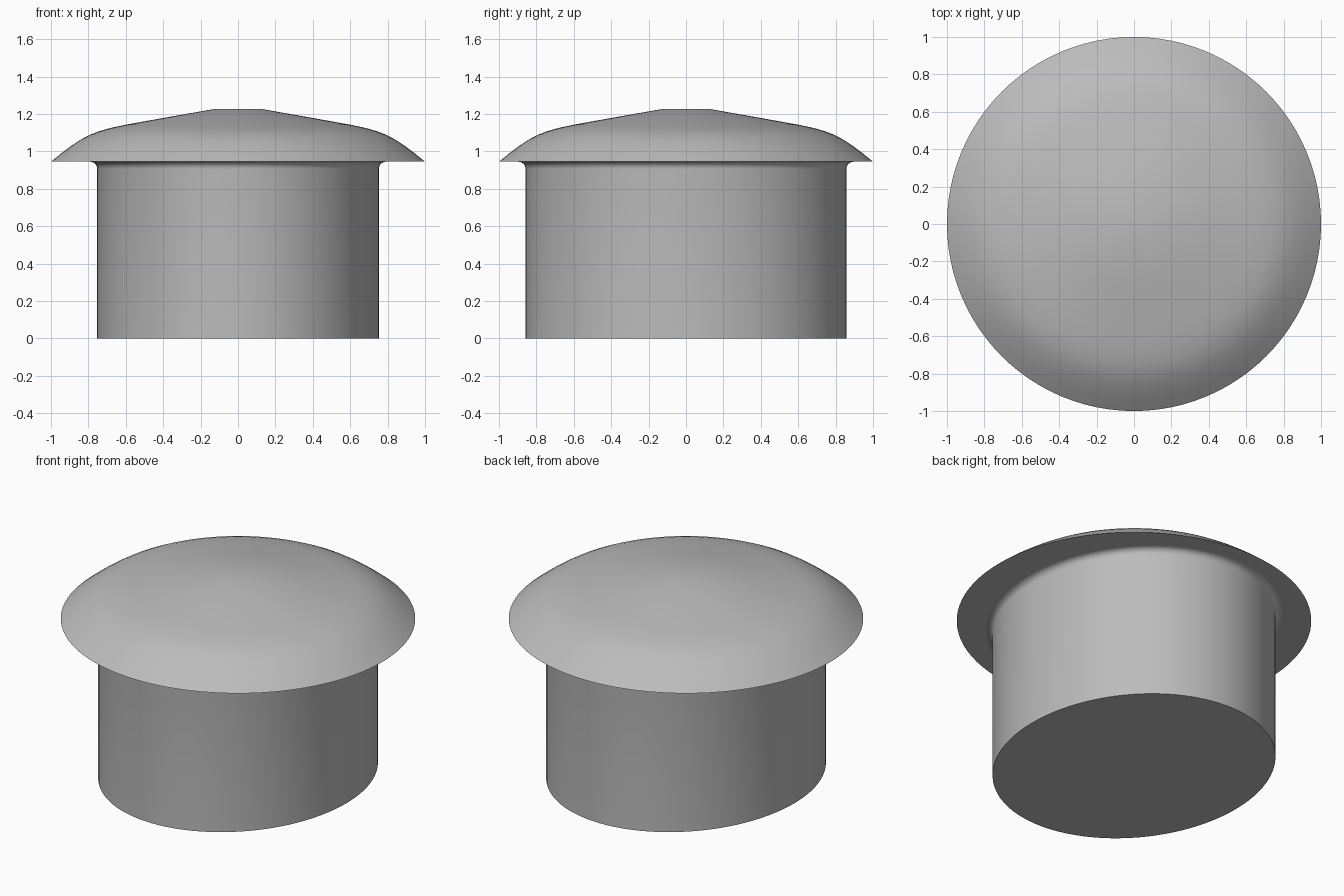
import bpy, bmesh, math

if "Cube" in bpy.data.objects:
    bpy.data.objects.remove(bpy.data.objects["Cube"])

grey = bpy.data.materials.new("plain grey")
grey.use_nodes = True
GREY = (0.5, 0.5, 0.5, 1)
grey.diffuse_color = GREY
grey.node_tree.nodes["Principled BSDF"].inputs["Base Color"].default_value = GREY


def lathe(name, rings, segments=96):
    """Stack elliptical rings (radius x, radius y, z), bottom to top, and cap both ends."""
    bm = bmesh.new()
    loops = []
    for rx, ry, z in rings:
        angles = [math.tau * i / segments for i in range(segments)]
        loops.append([bm.verts.new((rx * math.cos(a), ry * math.sin(a), z)) for a in angles])
    for low, high in zip(loops, loops[1:]):
        for i in range(segments):
            j = (i + 1) % segments
            bm.faces.new((low[i], low[j], high[j], high[i]))
    bm.faces.new(loops[0][::-1])
    bm.faces.new(loops[-1])
    mesh = bpy.data.meshes.new(name)
    bm.to_mesh(mesh)
    bm.free()
    mesh.materials.append(grey)
    obj = bpy.data.objects.new(name, mesh)
    bpy.context.collection.objects.link(obj)
    bpy.ops.object.select_all(action="DESELECT")
    obj.select_set(True)
    bpy.context.view_layer.objects.active = obj
    bpy.ops.object.shade_smooth_by_angle(angle=math.radians(35))
    return obj


# Oval plug body with a concave fillet flaring out under the cap
RIM_Z, BODY_X, BODY_Y, FILLET = 0.945, 0.753, 0.858, 0.038
body = [(BODY_X, BODY_Y, 0)]
for step in range(7):
    a = math.radians(90 * step / 6)
    flare = FILLET * (1 - math.cos(a))
    body.append((BODY_X + flare, BODY_Y + flare, RIM_Z - FILLET * (1 - math.sin(a))))
lathe("plug_body", body)

# Round domed cap: sloping rim, soft shoulder, shallow cone and flat centre
dome = [(1, RIM_Z), (0.945, 0.99), (0.89, 1.031), (0.84, 1.064), (0.79, 1.09),
        (0.74, 1.109), (0.68, 1.126), (0.6, 1.143), (0.36, 1.186), (0.12, 1.228)]
lathe("domed_cap", [(r, r, z) for r, z in dome])
